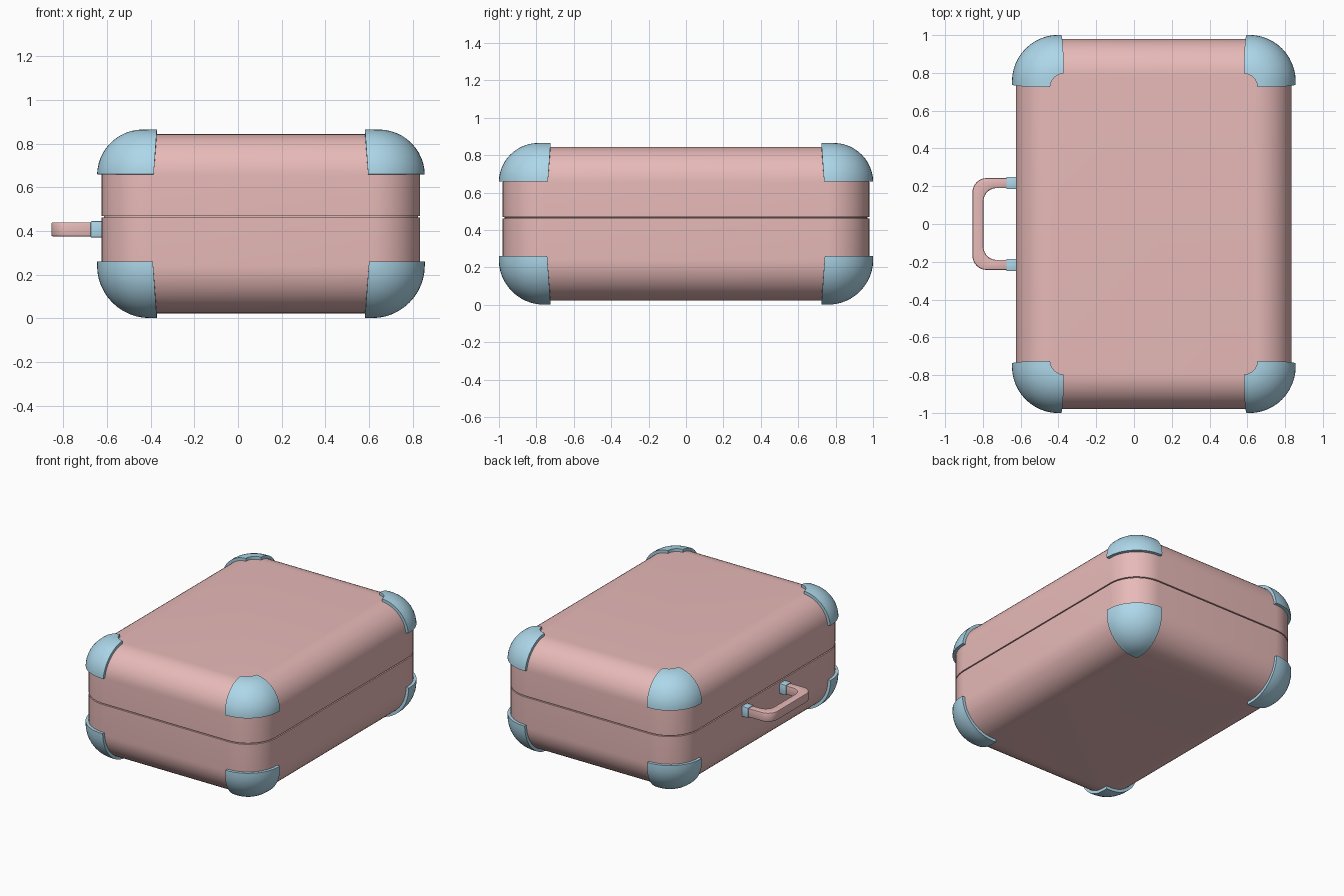
import bpy, bmesh
from math import sin, cos, pi, radians
from mathutils import Vector

if "Cube" in bpy.data.objects:
    bpy.data.objects.remove(bpy.data.objects["Cube"])

CX, HX, HY = 0.105, 0.73, 0.98
Z0, Z1, SEAM = 0.022, 0.844, 0.465
R_TOP, R_BOT, R_PLAN = 0.19, 0.22, 0.225


def material(name, rgb):
    m = bpy.data.materials.new(name)
    m.diffuse_color = (*rgb, 1)
    m.use_nodes = True
    m.node_tree.nodes["Principled BSDF"].inputs["Base Color"].default_value = m.diffuse_color
    return m


PINK = material("shell_pink", (0.80, 0.49, 0.48))
BLUE = material("trim_blue", (0.42, 0.68, 0.82))


def make(name, bm, mat, loc=(0, 0, 0)):
    me = bpy.data.meshes.new(name)
    bm.to_mesh(me)
    bm.free()
    ob = bpy.data.objects.new(name, me)
    ob.location = loc
    bpy.context.collection.objects.link(ob)
    if mat:
        me.materials.append(mat)
    return ob


def finish(ob):
    # apply modifiers, then smooth with sharp edges kept
    bpy.ops.object.select_all(action='DESELECT')
    ob.select_set(True)
    bpy.context.view_layer.objects.active = ob
    bpy.ops.object.convert(target='MESH')
    bpy.ops.object.shade_smooth_by_angle(angle=radians(30))


def loft(off, groove=False, seg=12):
    # rounded box, built as stacked rounded rectangles of (inset, z)
    rt, rb = R_TOP + off, R_BOT + off
    a = [i * pi / 2 / seg for i in range(seg + 1)]
    prof = [(rb - rb * sin(t), Z0 - off + rb - rb * cos(t)) for t in a]
    if groove:
        prof += [(0, SEAM - .004), (.01, SEAM - .003), (.01, SEAM + .003), (0, SEAM + .004)]
    prof += [(rt - rt * cos(t), Z1 + off - rt + rt * sin(t)) for t in a]
    bm = bmesh.new()
    rings = []
    for d, z in prof:
        r, k = R_PLAN + off - d, R_PLAN
        ring = []
        for q, (sx, sy) in enumerate([(1, 1), (-1, 1), (-1, -1), (1, -1)]):
            for t in a:
                ang = q * pi / 2 + t
                ring.append(bm.verts.new((sx * (HX - k) + r * cos(ang),
                                          sy * (HY - k) + r * sin(ang), z)))
        rings.append(ring)
    for A, B in zip(rings, rings[1:]):
        for i in range(len(A)):
            j = (i + 1) % len(A)
            bm.faces.new((A[i], A[j], B[j], B[i]))
    bm.faces.new(rings[0][::-1])
    bm.faces.new(rings[-1])
    bmesh.ops.recalc_face_normals(bm, faces=bm.faces)
    return bm


# case body with seam groove
finish(make("case_body", loft(0, True), PINK, (CX, 0, 0)))


def corner_caps(name, top):
    # one corner cut out of the slightly larger shell, thickened, mirrored four ways
    bm = loft(0.021)
    s = 1 if top else -1
    zc = 0.864 if top else 0.0
    cuts = [((0, 0, 0.66 if top else 0.26), (0, 0, s)),
            ((0.477, 0, zc), (1, 0, s * .07)),
            ((0, 0.724, zc), (0, 1, s * .07))]
    for co, no in cuts:
        bmesh.ops.bisect_plane(bm, geom=bm.verts[:] + bm.edges[:] + bm.faces[:],
                               plane_co=co, plane_no=Vector(no).normalized(), clear_inner=True)
    ob = make(name, bm, BLUE, (CX, 0, 0))
    m = ob.modifiers.new("thickness", 'SOLIDIFY')
    m.thickness, m.offset = 0.03, -1
    cutter = None
    if top:
        # round notch in the top face
        cb = bmesh.new()
        bmesh.ops.create_cone(cb, cap_ends=True, segments=48, radius1=.075, radius2=.075, depth=.2)
        cutter = make("notch_cutter", cb, None, (CX + .474, .722, .864))
        cutter.hide_render = True
        bpy.context.view_layer.update()
        m = ob.modifiers.new("notch", 'BOOLEAN')
        m.operation, m.object, m.solver = 'DIFFERENCE', cutter, 'EXACT'
    m = ob.modifiers.new("four_corners", 'MIRROR')
    m.use_axis = (True, True, False)
    m.use_mirror_merge = False
    finish(ob)
    if cutter:
        bpy.data.objects.remove(cutter)


corner_caps("top_corner_caps", True)
corner_caps("bottom_corner_caps", False)


# carry handle: U-shaped bar between outer and inner outlines
def u_path(x_end, y, r, x0=-0.64, n=10):
    pts = [(x0, y)]
    for i in range(n + 1):
        t = i * pi / 2 / n
        pts.append((x_end + r - r * sin(t), y - r + r * cos(t)))
    return pts + [(px, -py) for px, py in reversed(pts)]


bm = bmesh.new()
rows = []
for (ox, oy), (ix, iy) in zip(u_path(-.855, .243, .075), u_path(-.797, .19, .07)):
    rows.append([bm.verts.new(p) for p in
                 ((ox, oy, .375), (ox, oy, .44), (ix, iy, .44), (ix, iy, .375))])
for A, B in zip(rows, rows[1:]):
    for i in range(4):
        j = (i + 1) % 4
        bm.faces.new((A[i], A[j], B[j], B[i]))
bm.faces.new(rows[0])
bm.faces.new(rows[-1][::-1])
bmesh.ops.recalc_face_normals(bm, faces=bm.faces)
handle = make("carry_handle", bm, PINK)
b = handle.modifiers.new("soft_edges", 'BEVEL')
b.width, b.segments, b.angle_limit = .007, 2, radians(40)
finish(handle)

# handle mounts
for s, side in ((1, "back"), (-1, "front")):
    bm = bmesh.new()
    bmesh.ops.create_cube(bm, size=1)
    bmesh.ops.scale(bm, vec=(.075, .065, .075), verts=bm.verts)
    mount = make("handle_mount_" + side, bm, BLUE, (-.638, s * .217, .4075))
    b = mount.modifiers.new("soft_edges", 'BEVEL')
    b.width, b.segments = .005, 2
    finish(mount)
